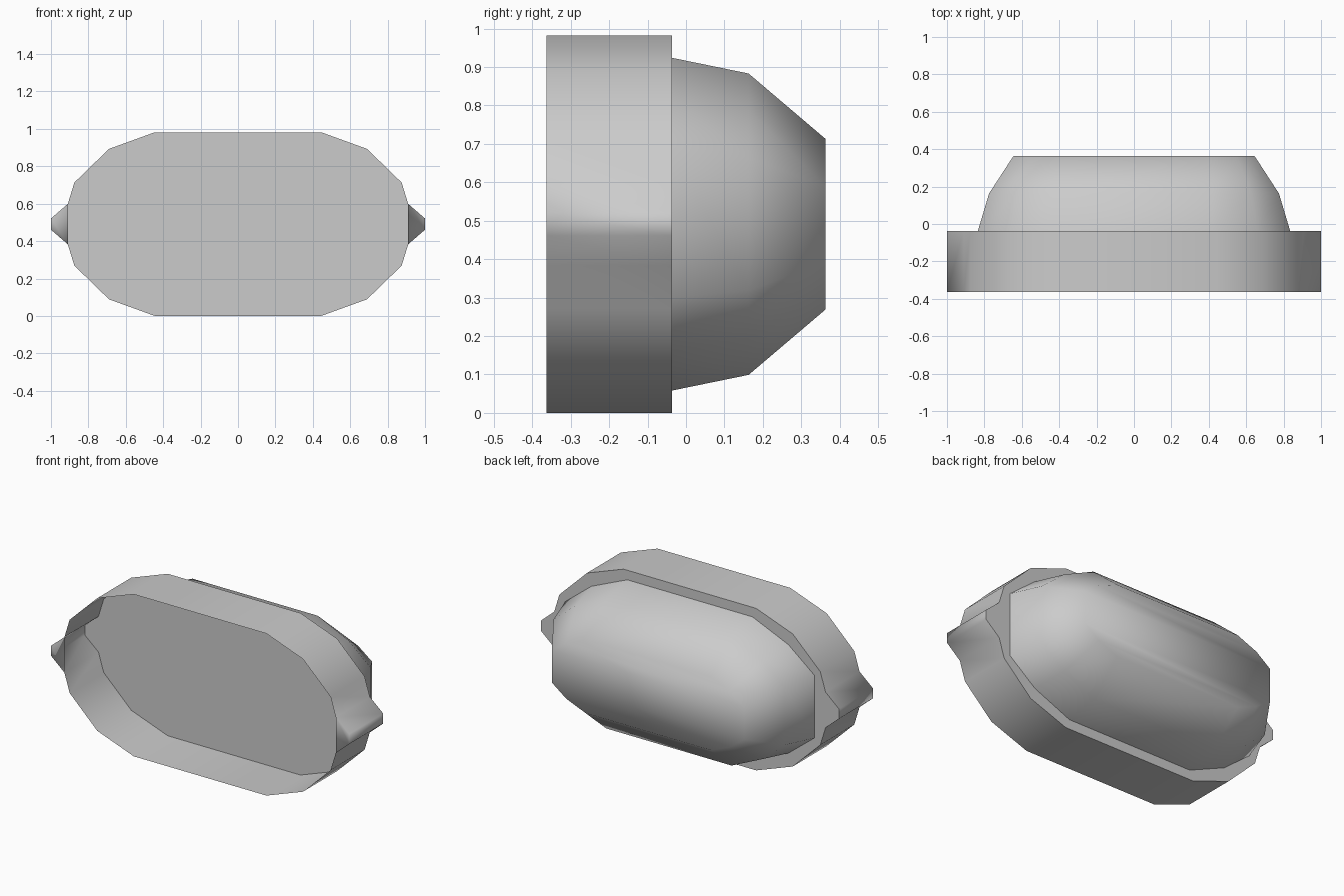
import bpy

cube = bpy.data.objects.get("Cube")
if cube:
    bpy.data.objects.remove(cube, do_unlink=True)

grey = bpy.data.materials.new("light_grey")
grey.use_nodes = True
colour = (0.6, 0.6, 0.6, 1)
grey.diffuse_color = colour
grey.node_tree.nodes["Principled BSDF"].inputs["Base Color"].default_value = colour

MID_Z = 0.491
FRONT, STEP, BACK = -0.363, -0.037, 0.363


def outline(quarter):
    """Mirror a quarter (top to side, as x and height above middle) to a full loop."""
    right = quarter + [(x, -z) for x, z in reversed(quarter)]
    return right + [(-x, -z) for x, z in right]


def place(loop, y):
    return [(x, y, MID_Z + z) for x, z in loop]


def bridge(a, b, n):
    """Quads between two rings of n points that start at a (front) and b (behind)."""
    return [(a + i, b + i, b + (i + 1) % n, a + (i + 1) % n) for i in range(n)]


def make(name, verts, faces, smooth):
    mesh = bpy.data.meshes.new(name)
    mesh.from_pydata(verts, [], faces)
    mesh.materials.append(grey)
    mesh.polygons.foreach_set("use_smooth", [smooth] * len(faces))
    mesh.update()
    obj = bpy.data.objects.new(name, mesh)
    bpy.context.collection.objects.link(obj)
    return obj


# Rim: thin open wall with a pointed nub at each end, closed on the nub fronts
rim_quarter = [(0.445, 0.491), (0.69, 0.402), (0.875, 0.222), (0.91, 0.108), (1.0, 0.03)]
rim = outline(rim_quarter)
n = len(rim)
k = len(rim_quarter)
nub_caps = [tuple(range(s + k - 2, s + k + 2)) for s in (0, n // 2)]
make("rim_wall", place(rim, FRONT) + place(rim, STEP), bridge(0, n, n) + nub_caps, True)

# Flat plate across the back of the rim: recess floor in front, ledge behind
make("recess_plate", place(rim, STEP), [tuple(range(n))], False)


# Rounded body: shrinking rings behind the plate with a closed back
def body_ring(side, height, y):
    core = 0.42
    arc = [(0, 1), (0.58, 0.76), (1, 0.44)]
    return place(outline([(core + (side - core) * u, height * v) for u, v in arc]), y)


rings = [(0.835, 0.433, STEP), (0.775, 0.392, 0.163), (0.645, 0.222, BACK)]
verts = [p for r in rings for p in body_ring(*r)]
m = len(verts) // len(rings)
faces = [f for i in range(len(rings) - 1) for f in bridge(i * m, (i + 1) * m, m)]
last = (len(rings) - 1) * m
# Back cap in strips joining the two mirrored halves
for i in range(m // 2 - 1):
    faces.append((last + i, last + m - 1 - i, last + m - 2 - i, last + i + 1))
make("rounded_body", verts, faces, True)
